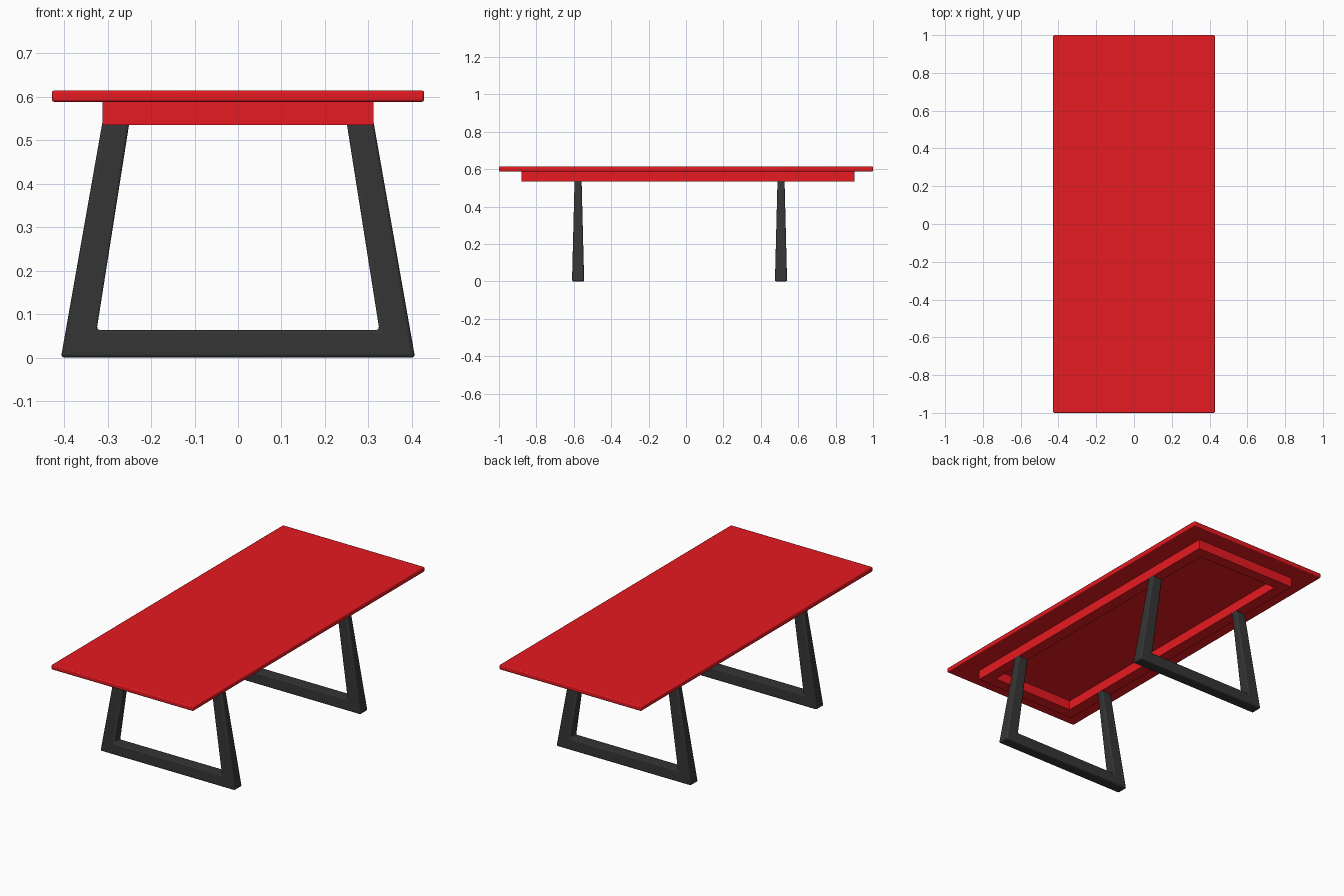
import bpy, bmesh

if "Cube" in bpy.data.objects:
    bpy.data.objects.remove(bpy.data.objects["Cube"])


def material(name, color):
    m = bpy.data.materials.new(name)
    m.diffuse_color = color
    m.use_nodes = True
    m.node_tree.nodes["Principled BSDF"].inputs["Base Color"].default_value = m.diffuse_color
    return m


RED = material("red_lacquer", (0.8, 0.01, 0.015, 1))
DARK = material("dark_metal", (0.035, 0.035, 0.035, 1))


def finish(bm, name, mat, bevel=0.0, segments=2):
    bmesh.ops.recalc_face_normals(bm, faces=bm.faces)
    mesh = bpy.data.meshes.new(name)
    bm.to_mesh(mesh)
    bm.free()
    mesh.materials.append(mat)
    ob = bpy.data.objects.new(name, mesh)
    bpy.context.collection.objects.link(ob)
    if bevel:
        mod = ob.modifiers.new("soft_edges", 'BEVEL')
        mod.width = bevel
        mod.segments = segments
    bpy.ops.object.select_all(action='DESELECT')
    ob.select_set(True)
    bpy.context.view_layer.objects.active = ob
    bpy.ops.object.shade_smooth_by_angle()
    return ob


# Table top: thin board with softened edges
bm = bmesh.new()
bmesh.ops.create_cube(bm, size=1)
for v in bm.verts:
    v.co.x *= 0.856
    v.co.y *= 2.0
    v.co.z = 0.601 + v.co.z * 0.026
finish(bm, "table_top", RED, 0.005)

# Apron: rectangular ring of rails under the top
bm = bmesh.new()
signs = [(-1, -1), (1, -1), (1, 1), (-1, 1)]


def ring(hx, hy, z):
    return [bm.verts.new((sx * hx, 0.01 + sy * hy, z)) for sx, sy in signs]


rings = [ring(0.312, 0.89, 0.535), ring(0.312, 0.89, 0.588),
         ring(0.25, 0.828, 0.588), ring(0.25, 0.828, 0.535)]
for k in range(4):
    a, b = rings[k], rings[(k + 1) % 4]
    for i in range(4):
        j = (i + 1) % 4
        bm.faces.new((a[i], a[j], b[j], b[i]))
finish(bm, "apron_frame", RED)

# Legs: splayed U-shaped frames, slimmer toward the top
half = [(0.407, 0.0), (0.311, 0.545), (0.249, 0.545), (0.325, 0.063)]
profile = half + [(-x, z) for x, z in reversed(half)]


def leg_frame(name, y):
    bm = bmesh.new()
    sides = []
    for s in (-1, 1):
        sides.append([bm.verts.new((x, y + s * (0.0325 - 0.0135 * z / 0.535), z))
                      for x, z in profile])
        bm.faces.new(sides[-1])
    n = len(profile)
    for i in range(n):
        j = (i + 1) % n
        bm.faces.new((sides[0][i], sides[0][j], sides[1][j], sides[1][i]))
    finish(bm, name, DARK, 0.008, 3)


leg_frame("front_leg_frame", -0.577)
leg_frame("back_leg_frame", 0.508)
